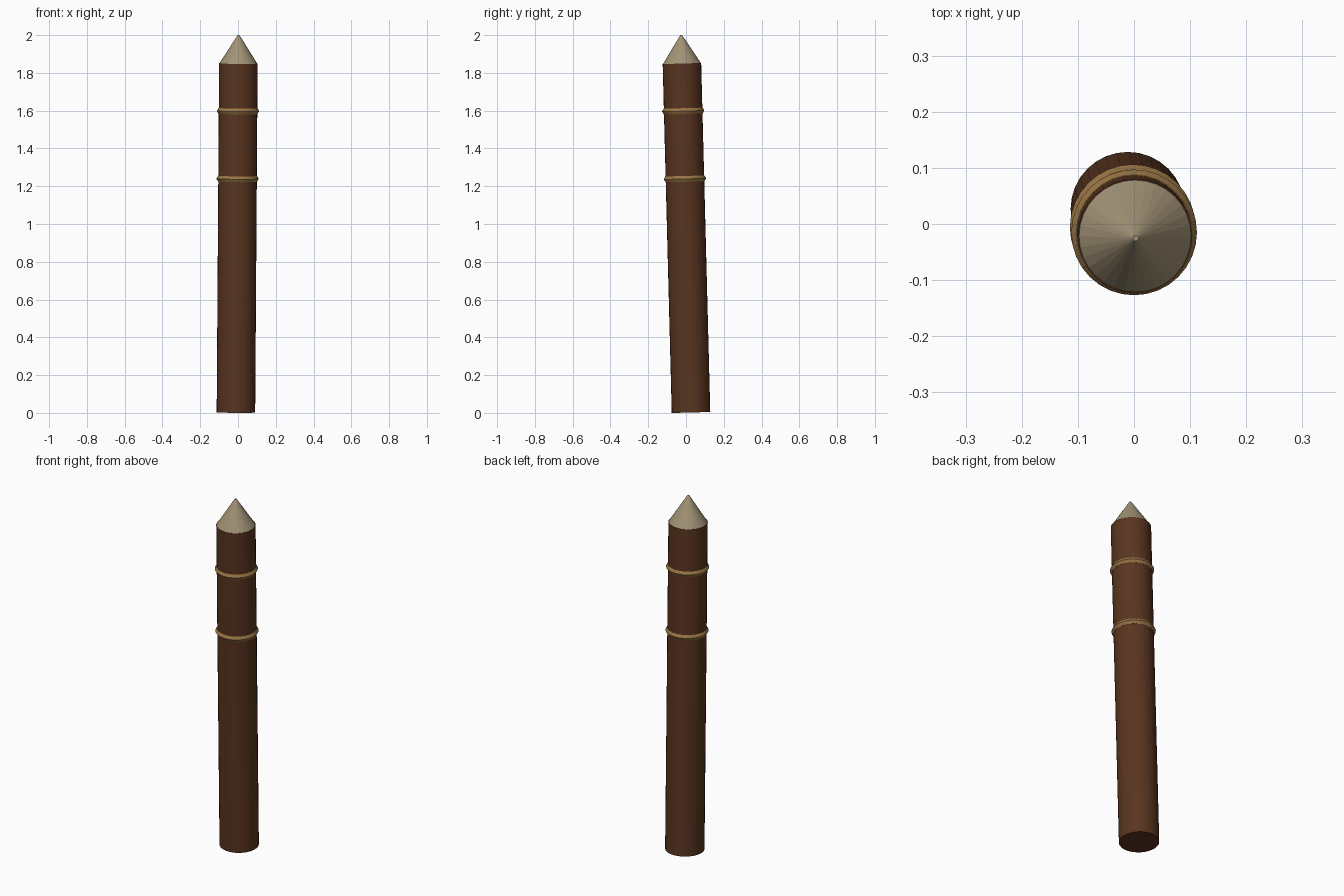
import bpy
from mathutils import Matrix, Vector

if "Cube" in bpy.data.objects:
    bpy.data.objects.remove(bpy.data.objects["Cube"])

SIDES = 32
BASE = Vector((-0.011, 0.0265, 0.0028))
AXIS = Vector((0.007, -0.026, 1.0)).normalized()
# the whole post leans slightly
LEAN = Matrix.Translation(BASE) @ Vector((0, 0, 1)).rotation_difference(AXIS).to_matrix().to_4x4()


def material(name, rgb):
    m = bpy.data.materials.new(name)
    m.diffuse_color = (*rgb, 1)
    m.use_nodes = True
    m.node_tree.nodes["Principled BSDF"].inputs["Base Color"].default_value = m.diffuse_color
    return m


def finish(name, mat, height):
    ob = bpy.context.object
    ob.name = name
    ob.data.materials.append(mat)
    ob.matrix_world = LEAN @ Matrix.Translation((0, 0, height))


wood = material("dark_wood", (0.10, 0.035, 0.014))
tip = material("cut_wood", (0.36, 0.29, 0.18))
rope = material("rope", (0.32, 0.18, 0.06))

# round post
bpy.ops.mesh.primitive_cylinder_add(vertices=SIDES, radius=0.102, depth=1.848)
finish("post", wood, 0.924)

# sharpened point, very slightly blunt
bpy.ops.mesh.primitive_cone_add(vertices=SIDES, radius1=0.1, radius2=0.005, depth=0.15)
finish("pointed_tip", tip, 1.848 + 0.0748)

# two rope bands
for name, z in (("lower_band", 1.237), ("upper_band", 1.596)):
    bpy.ops.mesh.primitive_torus_add(major_segments=SIDES, minor_segments=6,
                                     major_radius=0.094, minor_radius=0.018)
    finish(name, rope, z)
